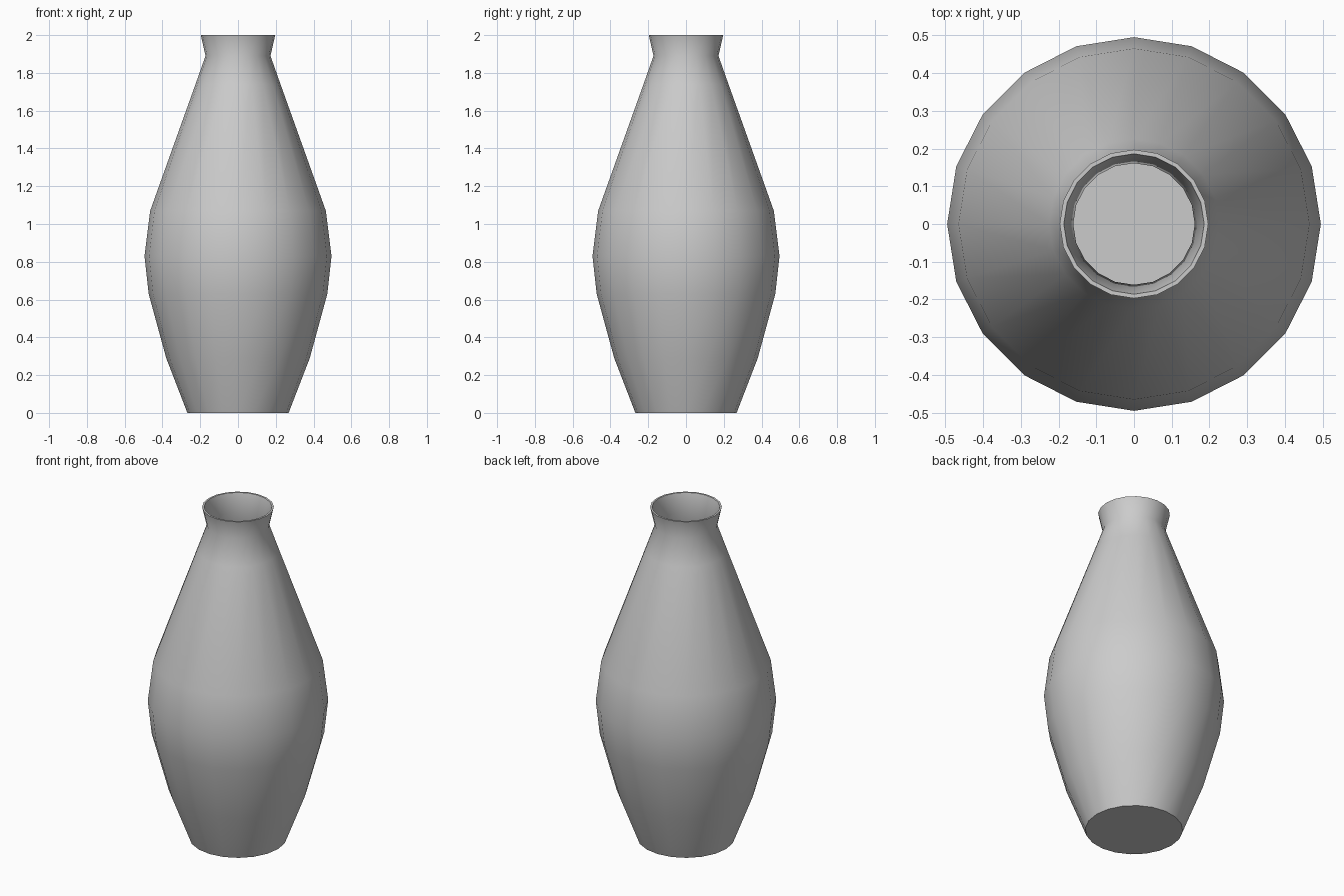
import bpy
import bmesh
from math import cos, sin, tau, radians

cube = bpy.data.objects.get("Cube")
if cube:
    bpy.data.objects.remove(cube, do_unlink=True)

SIDES = 20
WALL = 0.011

# One flat grey clay colour
clay = bpy.data.materials.new("grey_clay")
clay.use_nodes = True
colour = (0.6, 0.6, 0.6, 1.0)
clay.diffuse_color = colour
clay.node_tree.nodes["Principled BSDF"].inputs["Base Color"].default_value = colour

# Outer profile (radius, height) from foot to lip
outer = [(0.268, 0), (0.38, 0.29), (0.473, 0.63), (0.495, 0.83),
         (0.465, 1.07), (0.225, 1.74), (0.172, 1.89), (0.197, 2.0)]
# Inner profile follows the outer one back down to the floor
inner = [(r - WALL, z) for r, z in outer]
inner[0] = (outer[0][0] - WALL, WALL)
profile = outer + inner[::-1]

# Spin the profile, then close the foot and the inside floor
bm = bmesh.new()
rings = [[bm.verts.new((r * cos(tau * i / SIDES), r * sin(tau * i / SIDES), z))
          for i in range(SIDES)] for r, z in profile]
for low, high in zip(rings, rings[1:]):
    for i in range(SIDES):
        j = (i + 1) % SIDES
        bm.faces.new((low[i], low[j], high[j], high[i]))
bm.faces.new(rings[0][::-1])
bm.faces.new(rings[-1])
bmesh.ops.recalc_face_normals(bm, faces=bm.faces)

mesh = bpy.data.meshes.new("vase")
bm.to_mesh(mesh)
bm.free()
mesh.materials.append(clay)
vase = bpy.data.objects.new("vase", mesh)
bpy.context.collection.objects.link(vase)

# Smooth sides with crisp lip and foot
bpy.ops.object.select_all(action="DESELECT")
vase.select_set(True)
bpy.context.view_layer.objects.active = vase
bpy.ops.object.shade_smooth_by_angle(angle=radians(40))
